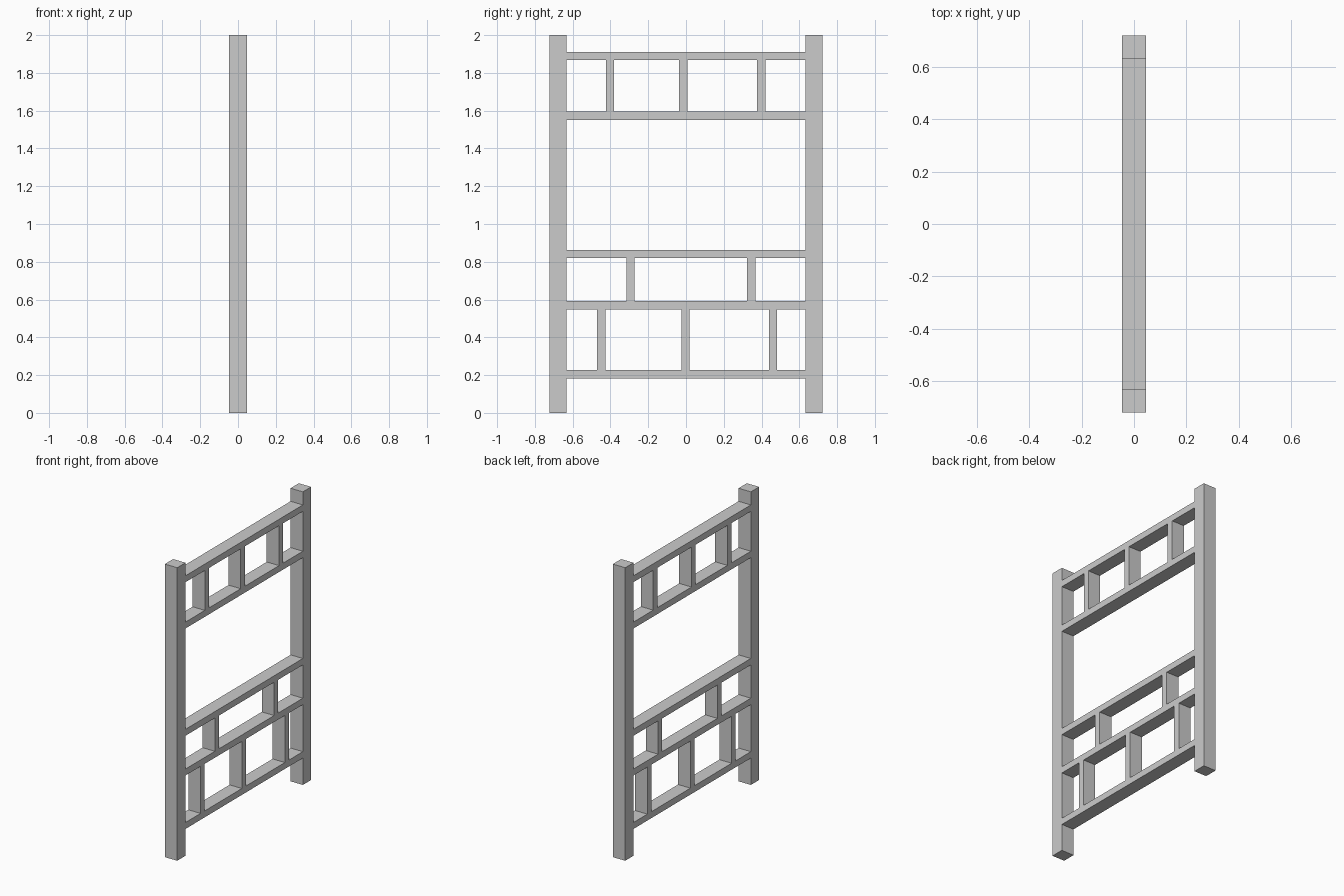
import bpy

if "Cube" in bpy.data.objects:
    bpy.data.objects.remove(bpy.data.objects["Cube"])

DEPTH = 0.093      # full thickness along x
POST_OUT = 0.722   # outer face of the posts
POST_IN = 0.633    # inner face of the posts
BAR = 0.044        # thickness of rails and dividers


def box(name, y0, y1, z0, z1):
    bpy.ops.mesh.primitive_cube_add(size=1, location=(0, (y0 + y1) / 2, (z0 + z1) / 2))
    obj = bpy.context.object
    obj.name = name
    obj.scale = (DEPTH, y1 - y0, z1 - z0)
    bpy.ops.object.transform_apply(location=False, rotation=False, scale=True)
    return obj


# Two full-height posts
box("post_left", -POST_OUT, -POST_IN, 0, 2)
box("post_right", POST_IN, POST_OUT, 0, 2)

# Horizontal rails, by centre height
rails = {"bottom": 0.205, "lower": 0.57, "middle": 0.841, "upper": 1.573, "top": 1.889}
for name, z in rails.items():
    box(f"{name}_rail", -POST_IN, POST_IN, z - BAR / 2, z + BAR / 2)

# Short upright dividers between pairs of rails
rows = [
    ("bottom", "lower", (-0.448, -0.003, 0.461)),
    ("lower", "middle", (-0.294, 0.345)),
    ("upper", "top", (-0.402, -0.015, 0.398)),
]
for low, high, centres in rows:
    for i, y in enumerate(centres, 1):
        box(f"{low}_divider_{i}", y - BAR / 2, y + BAR / 2,
            rails[low] + BAR / 2, rails[high] - BAR / 2)
